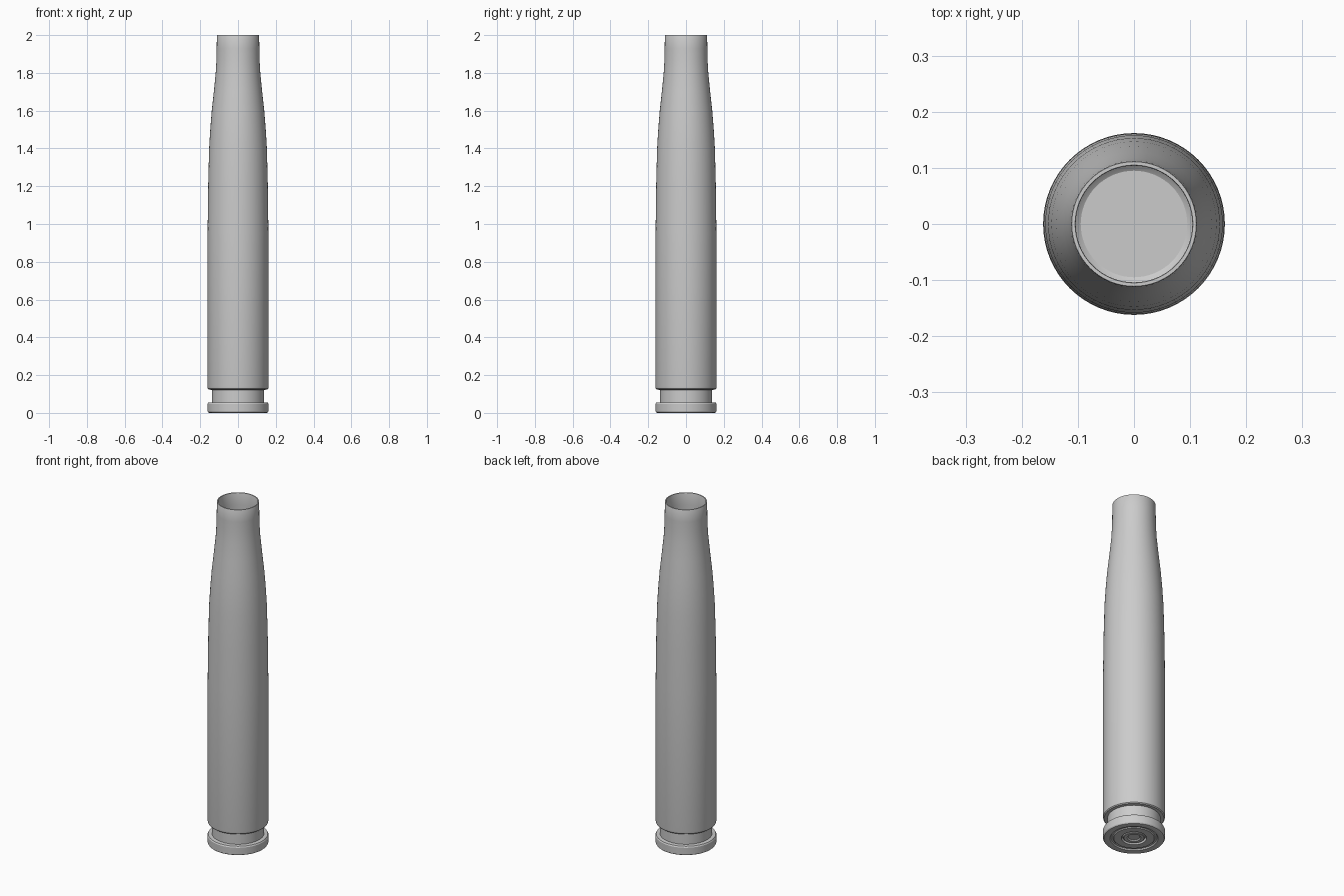
import bpy, bmesh, math

if "Cube" in bpy.data.objects:
    bpy.data.objects.remove(bpy.data.objects["Cube"])

SEGMENTS = 64


def lathe(name, profile, angle=30):
    """Revolve (radius, z) points around z; points on the axis become poles."""
    bm = bmesh.new()
    rings = []
    for r, z in profile:
        if r == 0:
            rings.append([bm.verts.new((0, 0, z))] * SEGMENTS)
        else:
            rings.append([bm.verts.new((r * math.cos(2 * math.pi * i / SEGMENTS),
                                        r * math.sin(2 * math.pi * i / SEGMENTS), z))
                          for i in range(SEGMENTS)])
    for a, b in zip(rings, rings[1:]):
        for i in range(SEGMENTS):
            j = (i + 1) % SEGMENTS
            bm.faces.new(list(dict.fromkeys((a[i], a[j], b[j], b[i]))))
    bmesh.ops.recalc_face_normals(bm, faces=bm.faces)
    mesh = bpy.data.meshes.new(name)
    bm.to_mesh(mesh)
    bm.free()
    obj = bpy.data.objects.new(name, mesh)
    bpy.context.collection.objects.link(obj)
    bpy.ops.object.select_all(action='DESELECT')
    obj.select_set(True)
    bpy.context.view_layer.objects.active = obj
    bpy.ops.object.shade_smooth_by_angle(angle=math.radians(angle))
    return obj


# Tapering wall, shared by the outside and the inside of the shell
taper = [(0.161, 0.95), (0.158, 1.2), (0.153, 1.4), (0.147, 1.5), (0.139, 1.6),
         (0.128, 1.7), (0.118, 1.8), (0.114, 1.87), (0.113, 1.93)]

# Recessed underside, rim and groove
base = [(0, 0.018), (0.062, 0.018), (0.066, 0.004), (0.105, 0.004), (0.11, 0.009),
        (0.12, 0.009), (0.125, 0.002), (0.15, 0.0), (0.157, 0.002), (0.161, 0.008),
        (0.162, 0.047), (0.158, 0.054), (0.138, 0.056), (0.138, 0.122),
        (0.155, 0.123), (0.16, 0.128), (0.162, 0.14)]

# Rolled mouth, then back down the inside to a rounded floor
mouth = [(0.112, 1.998), (0.111, 2.0), (0.105, 2.0), (0.104, 1.997)]
inside = [(r - 0.009, z) for r, z in reversed(taper)]
floor = [(0.15, 0.4), (0.14, 0.25), (0.125, 0.185), (0.11, 0.16), (0.095, 0.15), (0, 0.15)]
lathe("shell", base + taper + mouth + inside + floor)

# Round centre cap set into the underside
lathe("centre_cap", [(0, 0.012), (0.03, 0.012), (0.036, 0.006), (0.052, 0.005),
                     (0.056, 0.008), (0.057, 0.03), (0, 0.03)])
